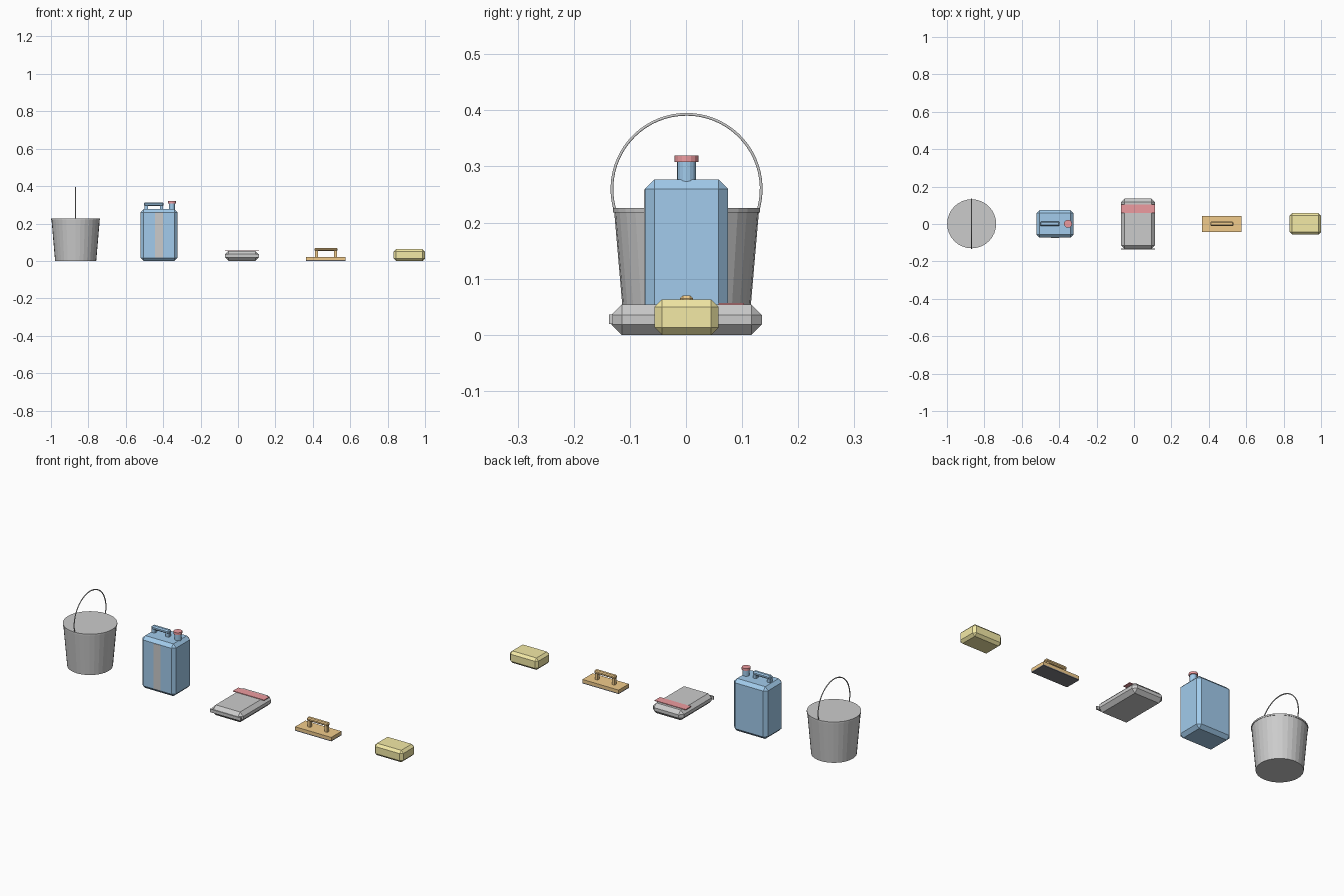
import bpy, bmesh, math

if "Cube" in bpy.data.objects:
    bpy.data.objects.remove(bpy.data.objects["Cube"])

Y = 0.001  # shared centre line


def material(name, rgb):
    m = bpy.data.materials.new(name)
    m.diffuse_color = (*rgb, 1)
    m.use_nodes = True
    m.node_tree.nodes["Principled BSDF"].inputs["Base Color"].default_value = m.diffuse_color
    return m


BLUE = material("blue_plastic", (0.36, 0.60, 0.84))
RED = material("red", (0.85, 0.33, 0.35))
WHITE = material("paper_white", (0.86, 0.86, 0.84))
WOOD = material("wood", (0.88, 0.60, 0.26))
DARK = material("dark_rubber", (0.22, 0.22, 0.24))
YELLOW = material("sponge_yellow", (0.90, 0.82, 0.38))


def finish(name, bm, mat=None):
    bmesh.ops.recalc_face_normals(bm, faces=bm.faces)
    me = bpy.data.meshes.new(name)
    bm.to_mesh(me)
    bm.free()
    ob = bpy.data.objects.new(name, me)
    bpy.context.collection.objects.link(ob)
    if mat:
        me.materials.append(mat)
    return ob


def box(name, xr, yr, zr, mat=None, chamfer=0):
    """Box from (min, max) ranges, with optional one-step chamfer."""
    bm = bmesh.new()
    bmesh.ops.create_cube(bm, size=1)
    for v in bm.verts:
        v.co = [sum(r) / 2 + c * (r[1] - r[0]) for c, r in zip(v.co, (xr, yr, zr))]
    if chamfer:
        bmesh.ops.bevel(bm, geom=bm.edges[:], offset=chamfer, segments=1,
                        affect='EDGES', profile=0.5)
    return finish(name, bm, mat)


def cone(name, x, r1, r2, z1, z2, sides, mat=None):
    bm = bmesh.new()
    bmesh.ops.create_cone(bm, cap_ends=True, segments=sides, radius1=r1, radius2=r2, depth=z2 - z1)
    bmesh.ops.translate(bm, verts=bm.verts, vec=(x, Y, (z1 + z2) / 2))
    return finish(name, bm, mat)


def yr(half):
    return (Y - half, Y + half)


# Bucket: tapered body, rim and filled top
cone("bucket_body", -0.868, 0.11, 0.129, 0, 0.22, 32)
cone("bucket_rim", -0.868, 0.131, 0.131, 0.218, 0.226, 32)

# Bucket bail handle: wire swept along an arc
curve = bpy.data.curves.new("bail_path", 'CURVE')
curve.dimensions = '3D'
curve.bevel_depth = 0.0028
curve.bevel_resolution = 1
spline = curve.splines.new('POLY')
N = 40
spline.points.add(N)
for i, p in enumerate(spline.points):
    a = math.radians(-20 + 220 * i / N)
    p.co = (-0.868, Y + 0.133 * math.cos(a), 0.26 + 0.133 * math.sin(a), 1)
bail = bpy.data.objects.new("bucket_handle", curve)
bpy.context.collection.objects.link(bail)

# Jerry can: chamfered tank, front strip, grip, neck and cap
box("can_body", (-0.522, -0.323), yr(0.074), (0, 0.277), BLUE, 0.017)
box("can_level_strip", (-0.444, -0.402), (Y - 0.0755, Y - 0.07), (0.019, 0.259))
box("can_grip", (-0.503, -0.397), yr(0.012), (0.293, 0.313), BLUE, 0.006)
for i, x in enumerate((-0.491, -0.409)):
    box(f"can_grip_post_{i}", (x - 0.009, x + 0.009), yr(0.009), (0.27, 0.303), BLUE)
cone("can_neck", -0.353, 0.017, 0.017, 0.262, 0.31, 16, BLUE)
cone("can_cap", -0.353, 0.0213, 0.0213, 0.308, 0.32, 16, RED)

# Paper sack: chamfered bag, folded end and printed band
box("sack_body", (-0.069, 0.111), yr(0.134), (0, 0.054), WHITE, 0.0185)
box("sack_fold", (-0.069, 0.111), (Y - 0.138, Y - 0.131), (0.019, 0.036), WHITE)
box("sack_band", (-0.07, 0.112), (Y + 0.057, Y + 0.102), (0.053, 0.057), RED)

# Hand float: rubber sole, wooden board and grip
box("float_sole", (0.364, 0.576), yr(0.043), (0, 0.005), DARK)
box("float_board", (0.364, 0.576), yr(0.043), (0.005, 0.021), WOOD)
box("float_grip", (0.408, 0.532), yr(0.0115), (0.053, 0.07), WOOD, 0.005)
for i, x in enumerate((0.42, 0.52)):
    box(f"float_grip_post_{i}", (x - 0.008, x + 0.008), yr(0.008), (0.02, 0.06), WOOD)

# Sponge
box("sponge", (0.832, 1.0), yr(0.057), (0, 0.063), YELLOW, 0.013)
